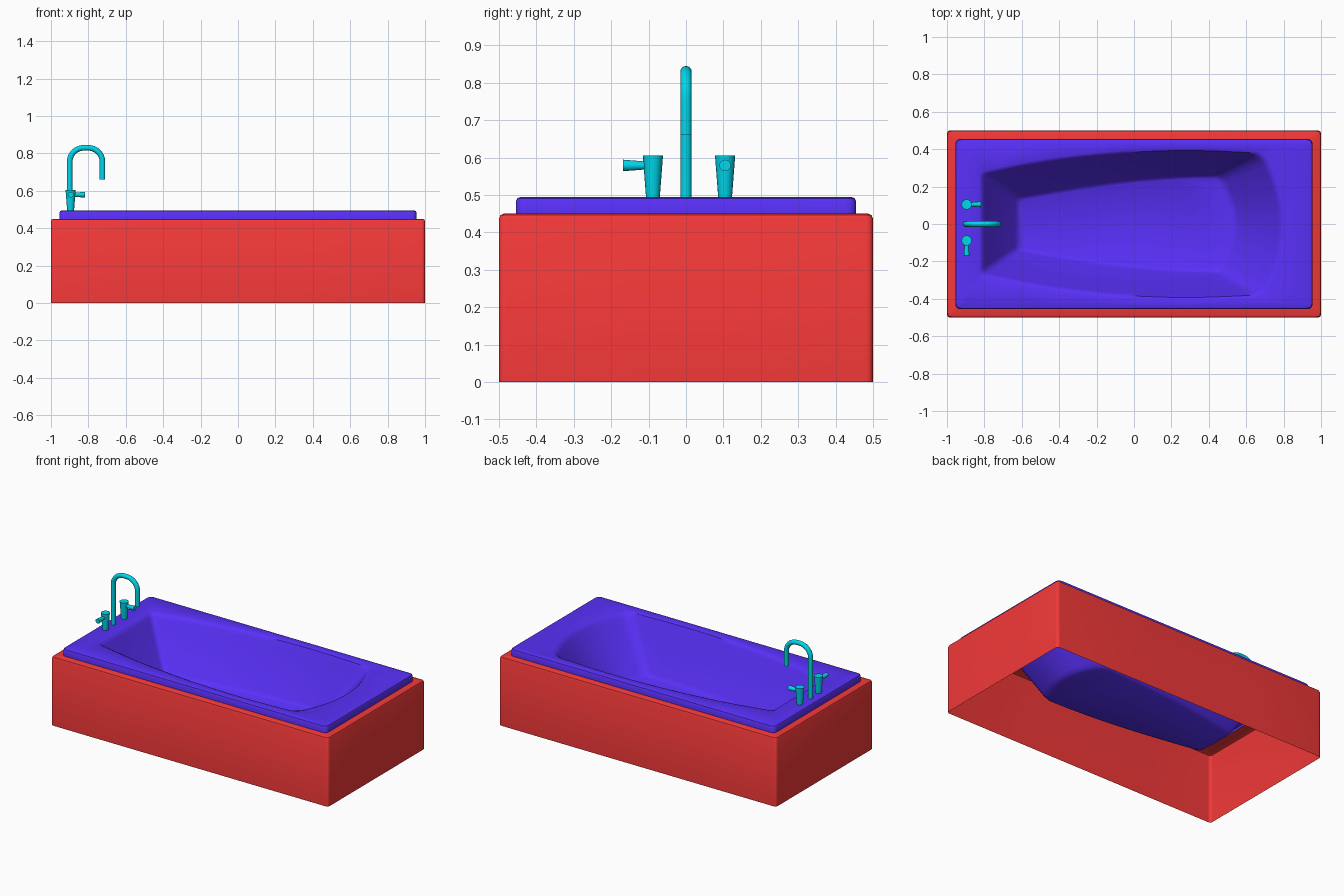
import bpy, bmesh, math
from mathutils import Vector

if "Cube" in bpy.data.objects:
    bpy.data.objects.remove(bpy.data.objects["Cube"])


def material(name, rgb):
    m = bpy.data.materials.new(name)
    m.diffuse_color = (*rgb, 1)
    m.use_nodes = True
    m.node_tree.nodes["Principled BSDF"].inputs["Base Color"].default_value = m.diffuse_color
    return m


RED = material("red_panel", (0.9, 0.04, 0.04))
BLUE = material("blue_enamel", (0.1, 0.03, 0.95))
CYAN = material("cyan_metal", (0.0, 0.68, 0.84))


def finish(name, bm, mat, angle=35):
    me = bpy.data.meshes.new(name)
    bm.to_mesh(me)
    bm.free()
    me.materials.append(mat)
    ob = bpy.data.objects.new(name, me)
    bpy.context.collection.objects.link(ob)
    bpy.ops.object.select_all(action='DESELECT')
    ob.select_set(True)
    bpy.context.view_layer.objects.active = ob
    bpy.ops.object.shade_smooth_by_angle(angle=math.radians(angle))
    return ob


def outline(half, steps=5):
    """Closed filleted outline from (x, y, radius) keys, mirrored across y = 0."""
    keys = half + [(x, -y, r) for x, y, r in reversed(half)]
    n, out = len(keys), []
    for i, (x, y, r) in enumerate(keys):
        p = Vector((x, y))
        ends = []
        for k in (keys[i - 1], keys[(i + 1) % n]):
            d = Vector(k[:2]) - p
            ends.append(p + d * min(r / d.length, 0.48))
        for s in range(steps + 1):
            t = s / steps
            out.append(ends[0] * (1 - t) ** 2 + p * (2 * t * (1 - t)) + ends[1] * t * t)
    return out


def rect(X, Y, r):
    return outline([(X, 0.13, 0.02), (X, Y, r), (0.3, Y, 0.02),
                    (-0.1, Y, 0.02), (-0.5, Y, 0.02), (-X, Y, r)])


def loft(name, rings, mat, cap=False):
    bm = bmesh.new()
    vs = [[bm.verts.new((p.x, p.y, z)) for p in ring] for ring, z in rings]
    n = len(vs[0])
    for a, b in zip(vs, vs[1:]):
        for j in range(n):
            k = (j + 1) % n
            bm.faces.new((a[j], a[k], b[k], b[j]))
    if cap:
        bm.faces.new(vs[-1])
    return finish(name, bm, mat)


# Surround: open-bottomed box with a narrow top flange
loft("surround", [(rect(1, 0.5, 0.02), 0), (rect(1, 0.5, 0.02), 0.437),
                  (rect(0.996, 0.496, 0.02), 0.446), (rect(0.987, 0.487, 0.02), 0.45),
                  (rect(0.92, 0.42, 0.02), 0.45)], RED)

# Tub: raised rim, tapered basin and flat floor
opening = outline([(0.80, 0.13, 0.2), (0.70, 0.385, 0.07), (0.3, 0.405, 0.3),
                   (-0.1, 0.39, 0.3), (-0.5, 0.345, 0.3), (-0.825, 0.275, 0.03)])
floor = outline([(0.53, 0.08, 0.2), (0.45, 0.25, 0.05), (0.25, 0.245, 0.2),
                 (-0.05, 0.22, 0.2), (-0.35, 0.175, 0.2), (-0.61, 0.13, 0.03)])
rings = [(rect(0.955, 0.455, 0.03), 0.45), (rect(0.955, 0.455, 0.03), 0.483),
         (rect(0.951, 0.451, 0.03), 0.491), (rect(0.942, 0.442, 0.03), 0.495)]
for t, z in [(-0.02, 0.495), (0.05, 0.489), (0.11, 0.47), (0.2, 0.435),
             (0.88, 0.2), (0.95, 0.183), (1.03, 0.175)]:
    rings.append(([a.lerp(b, t) for a, b in zip(opening, floor)], z))
loft("tub", rings, BLUE, cap=True)


def cone(name, a, b, r1, r2, sides=16):
    a, b = Vector(a), Vector(b)
    bm = bmesh.new()
    bmesh.ops.create_cone(bm, cap_ends=True, segments=sides, radius1=r1, radius2=r2,
                          depth=(b - a).length)
    q = (b - a).to_track_quat('Z', 'Y')
    for v in bm.verts:
        v.co = q @ v.co + (a + b) / 2
    return finish(name, bm, CYAN)


# Gooseneck spout: circle swept along a path in the xz plane
x0, x1, R, top = -0.90, -0.725, 0.075, 0.83
path = [(x0, 0.485, 0)]
for cx, start in ((x0 + R, math.pi), (x1 - R, math.pi / 2)):
    for i in range(9):
        a = start - i * math.pi / 16
        path.append((cx + R * math.cos(a), top - R + R * math.sin(a), a))
path.append((x1, 0.66, 0))
path[0] = (x0, 0.485, math.pi)
bm = bmesh.new()
tube, S = [], 16
for x, z, a in path:
    tube.append([])
    for j in range(S):
        b = 2 * math.pi * j / S
        d = 0.015 * math.cos(b)
        tube[-1].append(bm.verts.new((x + d * math.cos(a), 0.015 * math.sin(b),
                                      z + d * math.sin(a))))
for a, b in zip(tube, tube[1:]):
    for j in range(S):
        k = (j + 1) % S
        bm.faces.new((a[j], a[k], b[k], b[j]))
bm.faces.new(tube[0])
bm.faces.new(tube[-1])
bmesh.ops.recalc_face_normals(bm, faces=bm.faces)
finish("spout", bm, CYAN)

# Tap handles: flared bodies with flared levers
for name, y, d in (("front_tap", -0.0885, (0, -0.08)), ("back_tap", 0.1045, (0.077, 0))):
    x = -0.895
    cone(name + "_body", (x, y, 0.488), (x, y, 0.605), 0.018, 0.027)
    cone(name + "_lever", (x, y, 0.579), (x + d[0], y + d[1], 0.579), 0.009, 0.0155)
